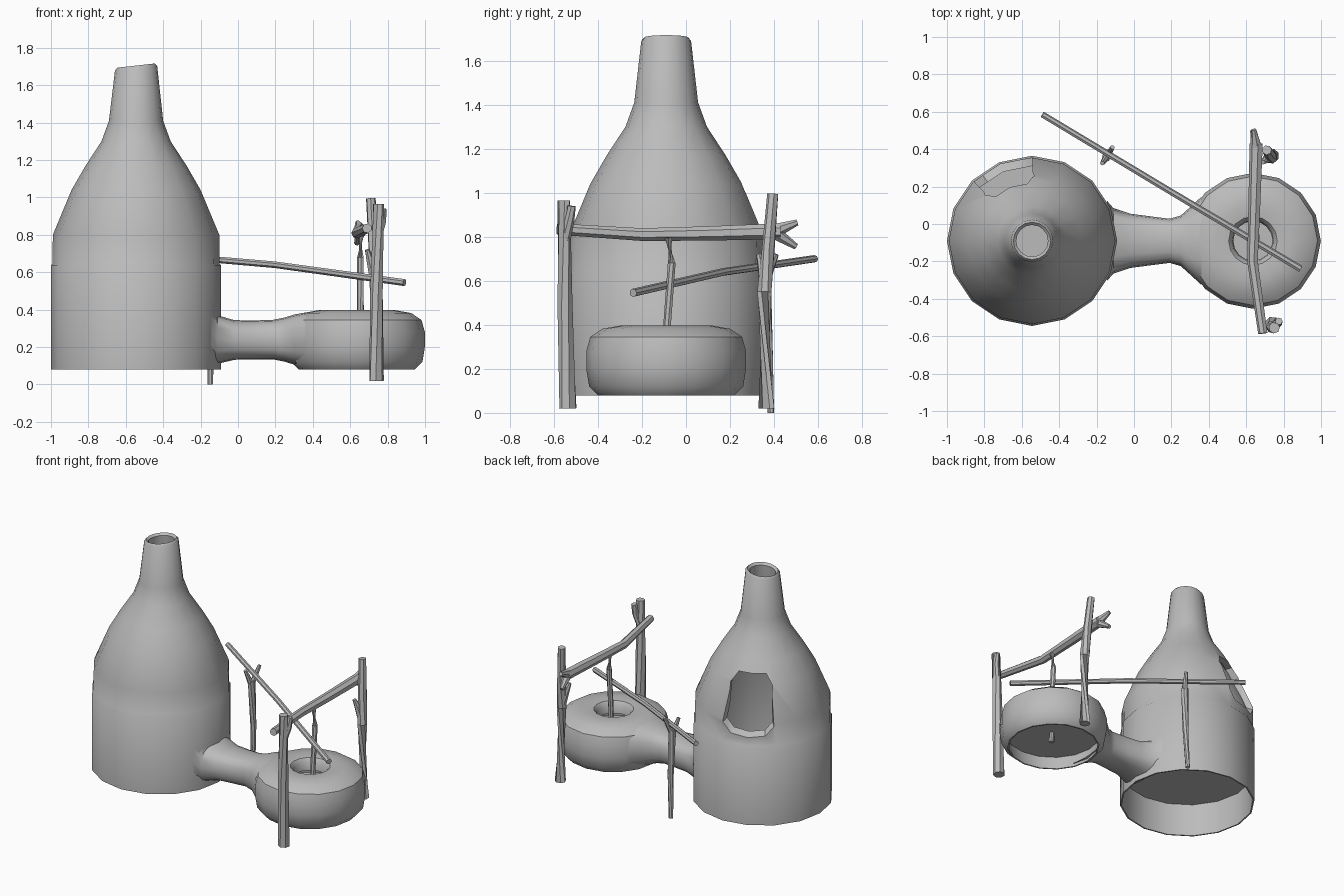
import bpy, bmesh, math
from mathutils import Vector, Matrix

cube = bpy.data.objects.get("Cube")
if cube:
    bpy.data.objects.remove(cube)

clay = bpy.data.materials.new("grey_clay")
clay.use_nodes = True
GREY = (0.5, 0.5, 0.5, 1)
clay.diffuse_color = GREY
clay.node_tree.nodes["Principled BSDF"].inputs["Base Color"].default_value = GREY


def finish(name, bm, angle=40):
    bmesh.ops.recalc_face_normals(bm, faces=bm.faces)
    mesh = bpy.data.meshes.new(name)
    bm.to_mesh(mesh)
    bm.free()
    mesh.materials.append(clay)
    ob = bpy.data.objects.new(name, mesh)
    bpy.context.collection.objects.link(ob)
    bpy.ops.object.select_all(action="DESELECT")
    ob.select_set(True)
    bpy.context.view_layer.objects.active = ob
    if angle:
        bpy.ops.object.shade_smooth_by_angle(angle=math.radians(angle))
    return ob


def loft(name, rings, caps=True, angle=40):
    """Bridge a list of equal-length point rings."""
    bm = bmesh.new()
    loops = [[bm.verts.new(p) for p in ring] for ring in rings]
    n = len(loops[0])
    for a, b in zip(loops, loops[1:]):
        for i in range(n):
            j = (i + 1) % n
            bm.faces.new((a[i], a[j], b[j], b[i]))
    if caps:
        bm.faces.new(loops[0])
        bm.faces.new(loops[-1])
    return finish(name, bm, angle)


def turned(name, profile, centre, sides=16, tilt=None):
    """Spin a closed (radius, height) profile about a vertical axis."""
    bm = bmesh.new()
    pts = [bm.verts.new((r, 0, z)) for r, z in profile]
    edges = [bm.edges.new((pts[i - 1], pts[i])) for i in range(len(pts))]
    bmesh.ops.spin(bm, geom=pts + edges, axis=(0, 0, 1), cent=(0, 0, 0),
                   angle=math.tau, steps=sides, use_duplicate=False)
    bmesh.ops.remove_doubles(bm, verts=bm.verts, dist=0.0005)
    bmesh.ops.dissolve_degenerate(bm, edges=bm.edges, dist=0.0005)
    for v in bm.verts:
        if tilt and v.co.z > tilt:
            v.co.z += 0.11 * v.co.x
    bmesh.ops.translate(bm, verts=bm.verts, vec=centre)
    return finish(name, bm)


def stick(name, points, r0, r1, sides=7):
    """Tapered, kinked branch through the given points."""
    pts = [Vector(p) for p in points]
    rings = []
    for i, p in enumerate(pts):
        d = pts[min(i + 1, len(pts) - 1)] - pts[max(i - 1, 0)]
        q = d.to_track_quat("Z", "Y")
        r = r0 + (r1 - r0) * i / (len(pts) - 1)
        rings.append([p + q @ Vector((r * math.cos(t), r * math.sin(t), 0))
                      for t in (math.tau * k / sides for k in range(sides))])
    return loft(name, rings)


# Bottle-shaped furnace: thick upper wall, raised floor, thin open skirt
KILN = Vector((-0.545, -0.09, 0))
kiln = turned("furnace", [
    (0.455, 0.08), (0.455, 0.635), (0.447, 0.645), (0.445, 0.8), (0.345, 1.04),
    (0.27, 1.17), (0.185, 1.3), (0.145, 1.41), (0.113, 1.69), (0.1, 1.705),
    (0.085, 1.69), (0.11, 1.41), (0.15, 1.27), (0.3, 1.04), (0.4, 0.8),
    (0.4, 0.35), (0, 0.35), (0, 0.32), (0.445, 0.32), (0.445, 0.08)],
    KILN, tilt=1.6)

# Stoking window with a sloping sill, cut at the rear
turn = Matrix.Translation(KILN) @ Matrix.Rotation(math.radians(112), 4, "Z")
rings = []
for x, w, low, high in [(0.12, 0.14, 0.77, 1.1), (0.34, 0.14, 0.76, 1.1),
                        (0.56, 0.23, 0.64, 1.16)]:
    h, m = (high - low) / 2, (high + low) / 2
    corners = [(1, .6), (.65, 1), (-.65, 1), (-1, .6),
               (-1, -.7), (-.65, -1), (.65, -1), (1, -.7)]
    rings.append([turn @ Vector((x, w * a, m + h * b)) for a, b in corners])
cutter = loft("window_cutter", rings, angle=0)
cutter.hide_render = True
cut = kiln.modifiers.new("window", "BOOLEAN")
cut.operation, cut.solver, cut.object = "DIFFERENCE", "EXACT", cutter
bpy.context.view_layer.objects.active = kiln
bpy.ops.object.modifier_apply(modifier="window")
bpy.data.objects.remove(cutter)
bpy.ops.object.select_all(action="DESELECT")
kiln.select_set(True)
bpy.context.view_layer.objects.active = kiln
bpy.ops.object.shade_smooth_by_angle(angle=math.radians(40))

# Low round chamber with a hole in its top and an open underside
turned("round_chamber", [
    (0.31, 0.08), (0.35, 0.12), (0.363, 0.2), (0.363, 0.28), (0.345, 0.345),
    (0.29, 0.382), (0.2, 0.398), (0.13, 0.39), (0.11, 0.365), (0.105, 0.31),
    (0.2, 0.3), (0.3, 0.27), (0.31, 0.2), (0, 0.2), (0, 0.18),
    (0.32, 0.18), (0.3, 0.08)], Vector((0.636, -0.09, 0)))

# Flared duct joining furnace and chamber
duct = [(-0.145, 0.215, 0.29, 0.185), (-0.11, 0.175, 0.24, 0.13),
        (-0.02, 0.145, 0.238, 0.106), (0.08, 0.132, 0.238, 0.104),
        (0.19, 0.118, 0.24, 0.106), (0.25, 0.135, 0.24, 0.118),
        (0.3, 0.18, 0.24, 0.134), (0.36, 0.235, 0.24, 0.145)]


def boxy(t):
    return math.copysign(abs(t) ** 0.75, t)


loft("duct", [[(x, -0.09 + hy * boxy(math.cos(a)), zc + hz * boxy(math.sin(a)))
               for a in (math.tau * k / 16 for k in range(16))]
              for x, hy, zc, hz in duct], caps=False)

# Forked upright posts
stick("front_post", [(0.74, -0.535, 0.02), (0.742, -0.55, 0.5), (0.75, -0.555, 0.965)],
      0.04, 0.03)
stick("front_post_fork", [(0.745, -0.55, 0.78), (0.77, -0.53, 0.87), (0.775, -0.52, 0.94)],
      0.025, 0.02)
stick("back_post", [(0.74, 0.365, 0.02), (0.735, 0.355, 0.55), (0.725, 0.375, 0.75),
                    (0.71, 0.395, 0.995)], 0.037, 0.026)
stick("back_post_fork", [(0.73, 0.36, 0.58), (0.705, 0.345, 0.67), (0.69, 0.33, 0.72)],
      0.03, 0.012)

# Crossbar resting against the posts, split at its rear end
stick("crossbar", [(0.69, -0.585, 0.835), (0.635, -0.2, 0.81), (0.645, 0.1, 0.815),
                   (0.655, 0.43, 0.825)], 0.026, 0.037)
stick("crossbar_upper_fork", [(0.655, 0.4, 0.825), (0.64, 0.505, 0.865)], 0.034, 0.014)
stick("crossbar_lower_fork", [(0.655, 0.4, 0.82), (0.635, 0.5, 0.755)], 0.032, 0.014)

# Upright spindle in the chamber
stick("spindle", [(0.65, -0.09, 0.11), (0.655, -0.085, 0.4), (0.655, -0.065, 0.68),
                  (0.655, -0.08, 0.795)], 0.018, 0.018)

# Long working pole and its small forked rest
stick("long_pole", [(-0.49, 0.585, 0.7), (0.2, 0.17, 0.64), (0.89, -0.24, 0.545)],
      0.017, 0.019)
stick("pole_rest", [(-0.15, 0.385, 0.0), (-0.14, 0.375, 0.3), (-0.145, 0.36, 0.62)],
      0.015, 0.026)
for side, tip in (("left", (-0.115, 0.41, 0.72)), ("right", (-0.17, 0.325, 0.7))):
    stick("pole_rest_fork_" + side, [(-0.145, 0.36, 0.59), tip], 0.02, 0.012)
